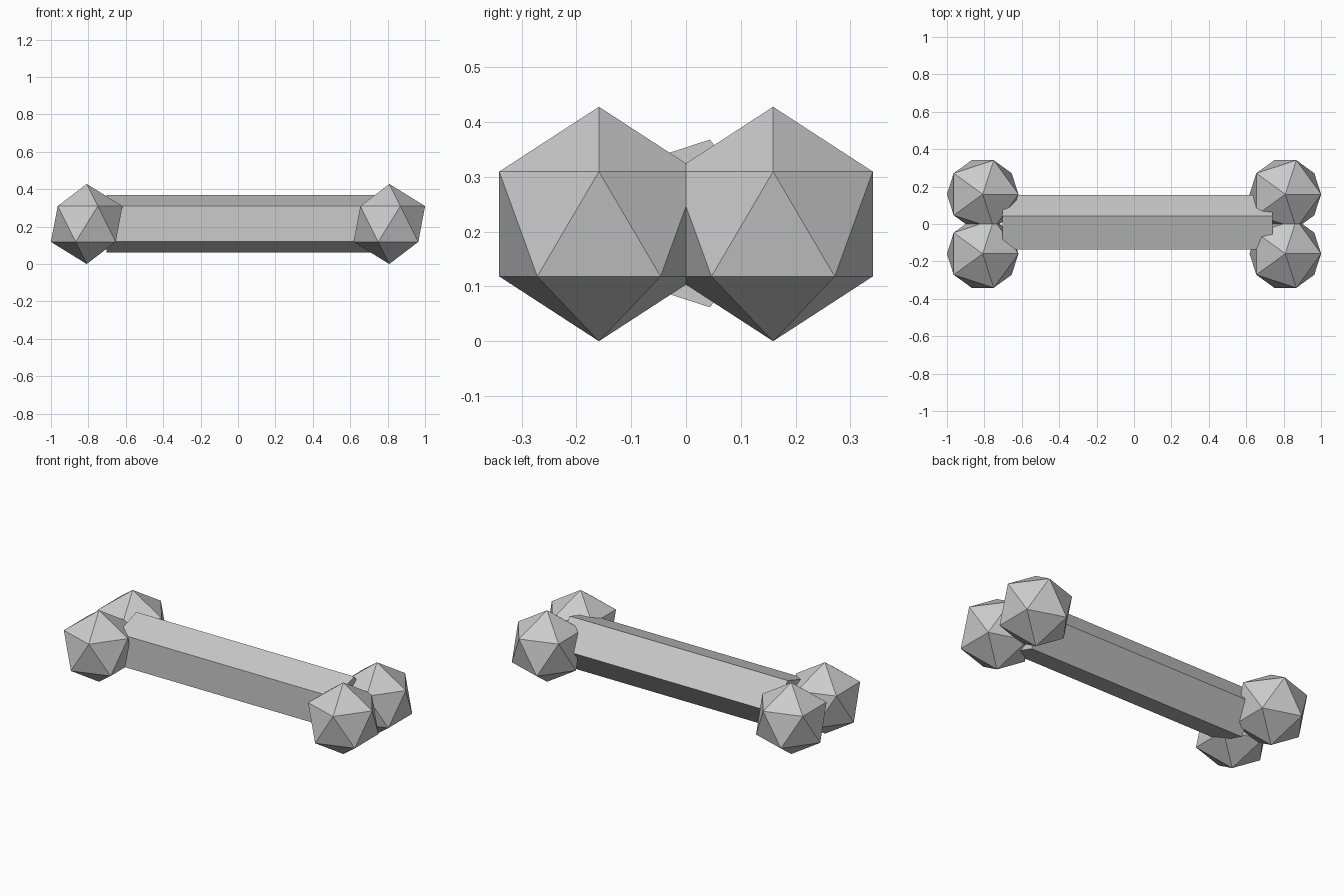
import bpy
import math

cube = bpy.data.objects.get("Cube")
if cube:
    bpy.data.objects.remove(cube, do_unlink=True)

# Single plain grey for the whole bone
grey = bpy.data.materials.new("plain_grey")
grey.use_nodes = True
colour = (0.6, 0.6, 0.6, 1)
grey.diffuse_color = colour
grey.node_tree.nodes["Principled BSDF"].inputs["Base Color"].default_value = colour

KNOB_RADIUS = 0.214
KNOB_X, KNOB_Y = 0.809, 0.159
SHAFT_START, SHAFT_END = -0.704, 0.74


def finish(name):
    obj = bpy.context.object
    obj.name = name
    obj.data.name = name
    obj.data.materials.append(grey)


# Five-sided shaft with one ridge towards the back
bpy.ops.mesh.primitive_cylinder_add(
    vertices=5, radius=0.161, depth=SHAFT_END - SHAFT_START,
    location=((SHAFT_START + SHAFT_END) / 2, -0.006, KNOB_RADIUS + 0.001),
    rotation=(0, math.pi / 2, 0))
finish("shaft")

# Faceted knobs, a pair at each end
for side, sx in (("left", 1), ("right", -1)):
    for end, sy in (("front", -1), ("back", 1)):
        bpy.ops.mesh.primitive_ico_sphere_add(
            subdivisions=1, radius=KNOB_RADIUS,
            location=(sx * KNOB_X, sy * KNOB_Y, KNOB_RADIUS))
        finish(f"{side}_{end}_knob")
